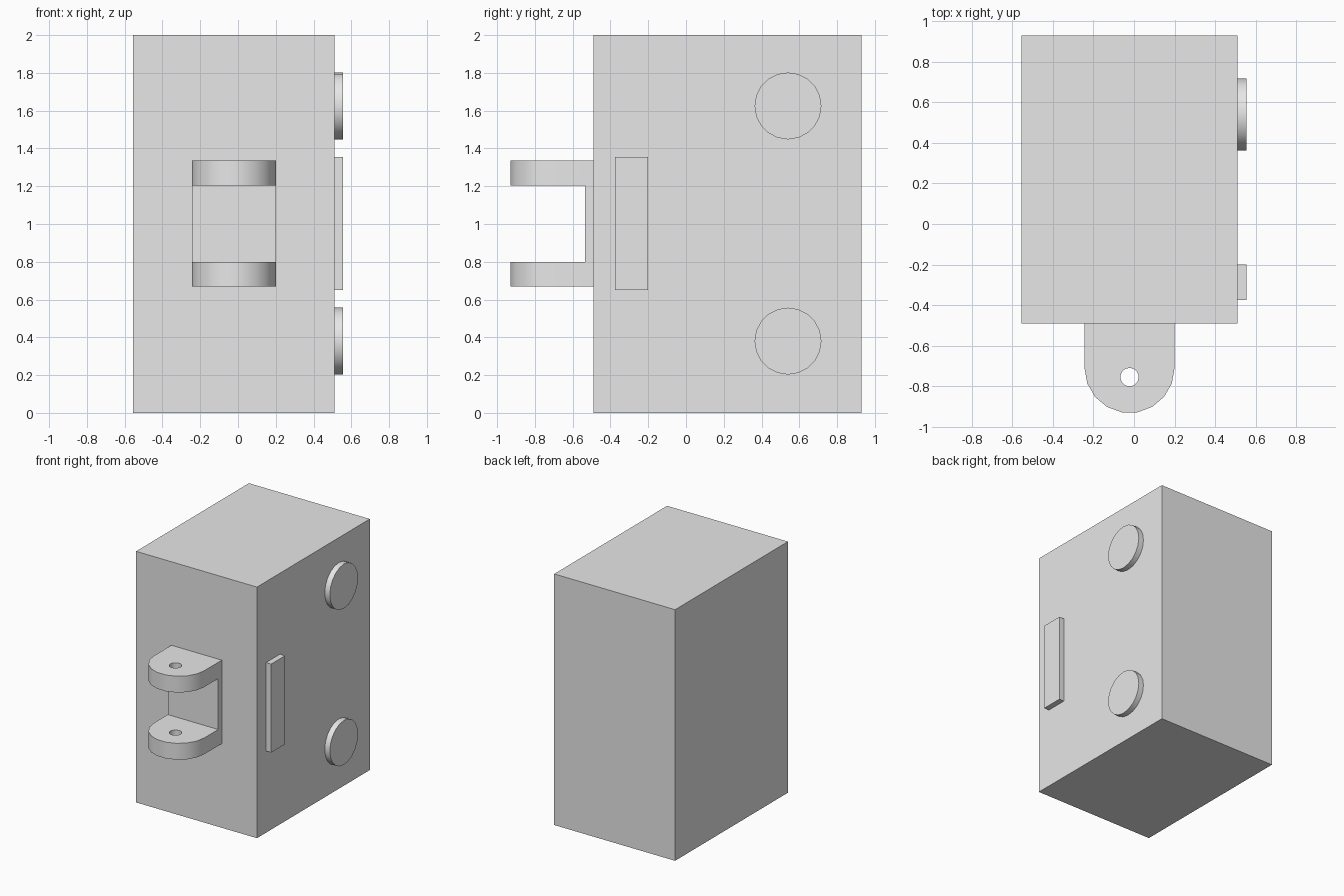
import bpy, bmesh, math
from mathutils import Matrix, Vector

cube = bpy.data.objects.get("Cube")
if cube:
    bpy.data.objects.remove(cube, do_unlink=True)

GREY = (0.8, 0.8, 0.8, 1)
grey = bpy.data.materials.new("plain_grey")
grey.use_nodes = True
grey.diffuse_color = GREY
grey.node_tree.nodes["Principled BSDF"].inputs["Base Color"].default_value = GREY


def finish(name, bm):
    bmesh.ops.recalc_face_normals(bm, faces=bm.faces)
    mesh = bpy.data.meshes.new(name)
    bm.to_mesh(mesh)
    bm.free()
    mesh.materials.append(grey)
    ob = bpy.data.objects.new(name, mesh)
    bpy.context.collection.objects.link(ob)
    return ob


def box(name, low, high):
    low, high = Vector(low), Vector(high)
    bm = bmesh.new()
    bmesh.ops.create_cube(bm, size=1, matrix=Matrix.Translation((low + high) / 2)
                          @ Matrix.Diagonal((*(high - low), 1)))
    return finish(name, bm)


def cylinder(name, centre, radius, depth, sides, turn=Matrix.Identity(4)):
    bm = bmesh.new()
    bmesh.ops.create_cone(bm, cap_ends=True, segments=sides, radius1=radius, radius2=radius,
                          depth=depth, matrix=Matrix.Translation(centre) @ turn)
    return finish(name, bm)


def smooth(ob):
    bpy.ops.object.select_all(action="DESELECT")
    ob.select_set(True)
    bpy.context.view_layer.objects.active = ob
    bpy.ops.object.shade_smooth_by_angle(angle=math.radians(30))


def cut(ob, cutter):
    cutter.hide_render = True
    mod = ob.modifiers.new("cut", "BOOLEAN")
    mod.operation, mod.solver, mod.object = "DIFFERENCE", "EXACT", cutter
    bpy.context.view_layer.objects.active = ob
    bpy.ops.object.modifier_apply(modifier=mod.name)
    bpy.data.objects.remove(cutter, do_unlink=True)


# Main body
SIDE, FRONT, PROUD = 0.51, -0.49, 0.045
box("body", (-0.555, FRONT, 0), (SIDE, 0.93, 2))

# Raised fittings on the left side
box("side_plate", (SIDE, -0.375, 0.65), (SIDE + PROUD, -0.2, 1.355))
for name, z in (("upper_disc", 1.625), ("lower_disc", 0.38)):
    smooth(cylinder(name, (SIDE + PROUD / 2, 0.54, z), 0.177, PROUD, 20,
                    Matrix.Rotation(math.pi / 2, 4, "Y")))

# Front clevis: rounded tongue, slotted into two lugs and drilled for a pin
MID, RADIUS, NOSE, LOW, HIGH = -0.022, 0.222, -0.71, 0.67, 1.335
outline = [(MID - RADIUS, FRONT), (MID + RADIUS, FRONT)]
for i in range(10):
    a = math.pi * i / 9
    outline.append((MID + RADIUS * math.cos(a), NOSE - RADIUS * math.sin(a)))
bm = bmesh.new()
base = bm.faces.new([bm.verts.new((x, y, LOW)) for x, y in outline])
top = bmesh.ops.extrude_face_region(bm, geom=[base])
bmesh.ops.translate(bm, vec=(0, 0, HIGH - LOW),
                    verts=[v for v in top["geom"] if isinstance(v, bmesh.types.BMVert)])
clevis = finish("front_clevis", bm)
cut(clevis, box("slot_cutter", (-0.5, -1.2, 0.8), (0.5, -0.535, 1.205)))
cut(clevis, cylinder("pin_cutter", (MID, -0.755, 1), 0.045, 1, 20))
smooth(clevis)
